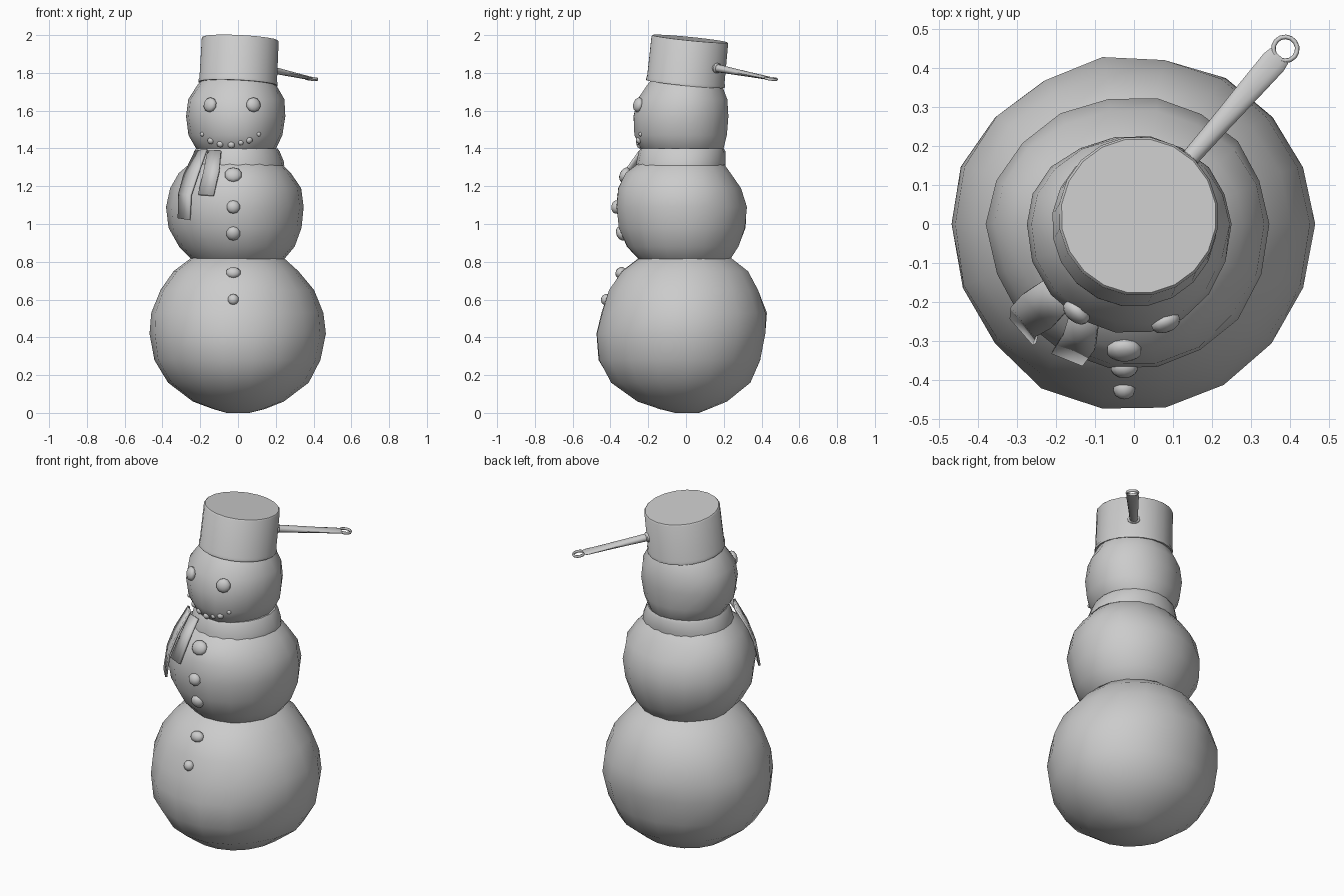
import bpy, bmesh, math, random
from mathutils import Vector, Matrix
from mathutils.bvhtree import BVHTree

if "Cube" in bpy.data.objects:
    bpy.data.objects.remove(bpy.data.objects["Cube"])

random.seed(4)


def finish(bm, name, angle=40, matrix=None):
    if matrix:
        bm.transform(matrix)
    bmesh.ops.recalc_face_normals(bm, faces=bm.faces)
    me = bpy.data.meshes.new(name)
    bm.to_mesh(me)
    bm.free()
    ob = bpy.data.objects.new(name, me)
    bpy.context.collection.objects.link(ob)
    bpy.ops.object.select_all(action='DESELECT')
    ob.select_set(True)
    bpy.context.view_layer.objects.active = ob
    bpy.ops.object.shade_smooth_by_angle(angle=math.radians(angle))
    return ob


def loft(rings, sides=18, jitter=0.0):
    """Stack rings of (z, left, right, front, back) half-widths, capped at both ends."""
    bm = bmesh.new()
    loops = []
    for z, l, r, f, b in rings:
        loop = []
        for i in range(sides):
            a = 2 * math.pi * i / sides
            c, s = math.cos(a), math.sin(a)
            k = 1 + random.uniform(-jitter, jitter)
            loop.append(bm.verts.new((c * (r if c > 0 else l) * k,
                                      s * (b if s > 0 else f) * k, z)))
        loops.append(loop)
    for p, q in zip(loops, loops[1:]):
        for i in range(sides):
            j = (i + 1) % sides
            bm.faces.new((p[i], p[j], q[j], q[i]))
    bm.faces.new(loops[0])
    bm.faces.new(loops[-1])
    return bm


# Three lumpy snowballs
balls = {
    "bottom_ball": [(0, .06, .06, .06, .07), (.02, .13, .14, .14, .12), (.06, .24, .24, .26, .22),
                    (.16, .37, .37, .40, .345), (.28, .445, .44, .465, .395),
                    (.42, .47, .466, .482, .428), (.53, .46, .45, .455, .43),
                    (.65, .415, .40, .41, .39), (.75, .34, .32, .345, .33),
                    (.82, .25, .24, .25, .24), (.87, .10, .10, .10, .10)],
    "middle_ball": [(.75, .15, .15, .15, .15), (.80, .235, .235, .24, .23), (.88, .31, .30, .315, .28),
                    (.98, .367, .335, .36, .317), (1.09, .377, .345, .377, .327),
                    (1.19, .355, .332, .362, .295), (1.27, .31, .28, .325, .24),
                    (1.33, .24, .22, .245, .195), (1.38, .12, .12, .12, .12)],
    "head_ball": [(1.34, .15, .14, .16, .15), (1.40, .22, .20, .242, .20), (1.47, .26, .235, .275, .217),
                  (1.57, .276, .25, .28, .226), (1.66, .266, .243, .258, .222),
                  (1.74, .21, .198, .205, .19), (1.80, .15, .15, .15, .15), (1.84, .06, .06, .06, .06)],
}
surface = {}
for name, rings in balls.items():
    bm = loft(rings, jitter=0.012)
    bmesh.ops.recalc_face_normals(bm, faces=bm.faces)
    surface[name] = BVHTree.FromBMesh(bm)
    finish(bm, name, 80)


def pebble(name, ball, x, z, rx, rz, depth, out=0.0):
    """Flattened stone pressed into the front of a ball."""
    hit, normal, _, _ = surface[ball].ray_cast(Vector((x, -2, z)), Vector((0, 1, 0)))
    bm = bmesh.new()
    bmesh.ops.create_uvsphere(bm, u_segments=10, v_segments=7, radius=1)
    m = (Matrix.Translation(hit + normal * out) @ normal.to_track_quat('Z', 'Y').to_matrix().to_4x4()
         @ Matrix.Diagonal((rx, rz, depth, 1)))
    finish(bm, name, 80, m)


# Eyes
for side, x in (("left", -.145), ("right", .08)):
    pebble("eye_" + side, "head_ball", x, 1.63, .04, .04, .024, .005)
# Mouth stones
for i, (x, z, r) in enumerate([(-.19, 1.475, .012), (-.145, 1.44, .018), (-.095, 1.422, .018),
                               (-.035, 1.418, .019), (.015, 1.43, .014), (.06, 1.443, .018),
                               (.11, 1.475, .012)]):
    pebble(f"mouth_stone_{i}", "head_ball", x, z, r, r, r * .8)
# Buttons
for i, (ball, z, rx, rz) in enumerate([("middle_ball", 1.26, .047, .042), ("middle_ball", 1.09, .037, .036),
                                       ("middle_ball", .95, .038, .04), ("bottom_ball", .742, .04, .032),
                                       ("bottom_ball", .6, .03, .03)]):
    pebble(f"button_{i}", ball, -.025, z, rx, rz, .027)

# Scarf band around the neck
finish(loft([(1.33, .20, .20, .20, .17), (1.31, .252, .245, .265, .208), (1.33, .25, .243, .262, .21),
             (1.385, .232, .22, .25, .208), (1.40, .222, .21, .24, .20)], 20), "scarf_band")


# Scarf tails, rows of left and right edge points
def tail(name, rows):
    bm = bmesh.new()
    vs = [[bm.verts.new(p) for p in row] for row in rows]
    for p, q in zip(vs, vs[1:]):
        bm.faces.new((p[0], q[0], q[1], p[1]))
    ob = finish(bm, name)
    mod = ob.modifiers.new("thickness", 'SOLIDIFY')
    mod.thickness = .012
    mod.offset = 0


tail("scarf_tail_long", [((-.225, -.14, 1.385), (-.165, -.215, 1.395)), ((-.285, -.18, 1.26), (-.21, -.265, 1.27)),
                         ((-.312, -.21, 1.16), (-.25, -.287, 1.15)), ((-.315, -.24, 1.03), (-.255, -.308, 1.02))])
tail("scarf_tail_short", [((-.16, -.215, 1.385), (-.09, -.245, 1.385)), ((-.18, -.28, 1.28), (-.10, -.32, 1.28)),
                          ((-.21, -.328, 1.155), (-.13, -.36, 1.15))])

# Upturned saucepan worn as a hat, tilted
tilt = Vector((.012, .024, .24)).to_track_quat('Z', 'Y').to_matrix().to_4x4()
pan = [(.225, .19), (0, .2), (0, .211), (.012, .212), (.02, .208), (.233, .206), (.24, .2)]
finish(loft([(z, r, r, r, r) for z, r in pan], 20), "pan_hat", 40, Matrix.Translation((0, -.003, 1.742)) @ tilt)

# Pan handle: tapering shaft, base collar and hanging loop
direction = Vector((.275, .315, -.062)).normalized()
side = direction.cross(Vector((0, 0, 1))).normalized()
frame = Matrix((side, direction.cross(side), direction)).transposed().to_4x4()
frame = Matrix.Translation((.14, .165, 1.825)) @ frame
shaft = [(-.02, .024, .023), (0, .023, .021), (.12, .026, .017), (.25, .031, .012), (.335, .034, .009),
         (.358, .03, .007)]
finish(loft([(s, w, w, h, h) for s, w, h in shaft], 12), "pan_handle", 50, frame)
finish(loft([(-.02, .034, .034, .027, .027), (.002, .034, .034, .027, .027),
             (.008, .026, .026, .022, .022)], 12), "handle_collar", 40, frame)

bm = bmesh.new()
grid = []
for i in range(14):
    a = 2 * math.pi * i / 14
    grid.append([bm.verts.new(((.031 + .006 * math.cos(t)) * math.cos(a), .008 * math.sin(t),
                               .382 + (.031 + .006 * math.cos(t)) * math.sin(a)))
                 for t in (k * math.pi / 3 for k in range(6))])
for i in range(14):
    for k in range(6):
        p, q, n = grid[i], grid[(i + 1) % 14], (k + 1) % 6
        bm.faces.new((p[k], q[k], q[n], p[n]))
finish(bm, "handle_loop", 70, frame)
